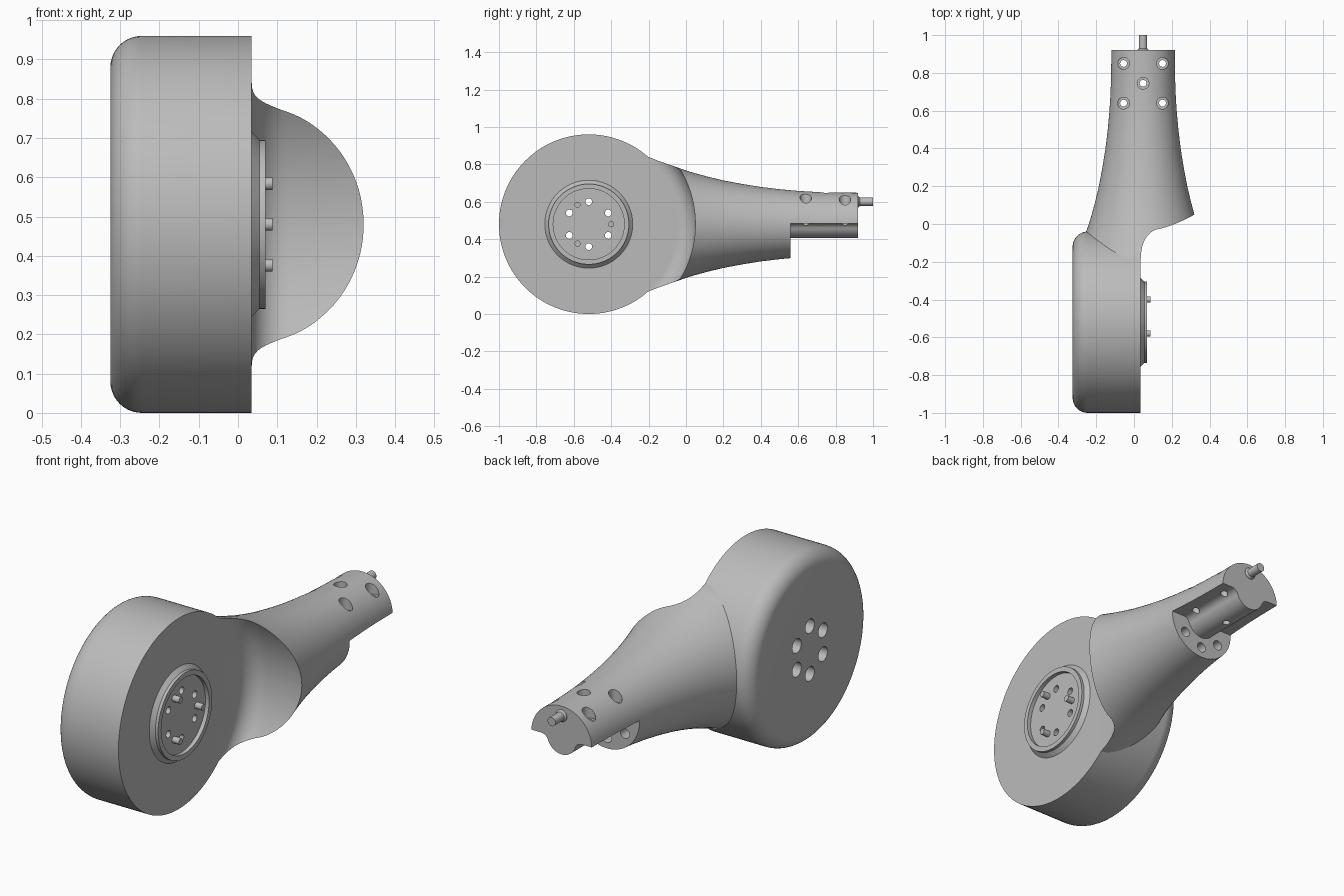
import bpy, bmesh
from math import sin, cos, pi, radians, sqrt, atan2
from mathutils import Vector

if "Cube" in bpy.data.objects:
    bpy.data.objects.remove(bpy.data.objects["Cube"])

GREY = (0.5, 0.5, 0.5, 1)
mat = bpy.data.materials.new("plain grey")
mat.use_nodes = True
mat.diffuse_color = GREY
mat.node_tree.nodes["Principled BSDF"].inputs["Base Color"].default_value = GREY

HUB = Vector((0, -0.52, 0.48))       # drum axis, along x
ARM = Vector((0.048, 0, 0.48))       # arm axis, along y
FRAMES = {"X": ((1, 0, 0), (0, 1, 0), (0, 0, 1)),
          "Y": ((0, 1, 0), (0, 0, 1), (1, 0, 0)),
          "Z": ((0, 0, 1), (1, 0, 0), (0, 1, 0))}


def finish(name, bm):
    bmesh.ops.recalc_face_normals(bm, faces=bm.faces)
    mesh = bpy.data.meshes.new(name)
    bm.to_mesh(mesh)
    bm.free()
    mesh.materials.append(mat)
    obj = bpy.data.objects.new(name, mesh)
    bpy.context.collection.objects.link(obj)
    return obj


def lathe(name, profile, axis, centre, steps=32):
    """Closed solid turned from (distance along axis, radius) points."""
    along, u, v = (Vector(d) for d in FRAMES[axis])
    bm = bmesh.new()
    rings = []
    for h, r in profile:
        rings.append([bm.verts.new(centre + along * h + r * (u * cos(a) + v * sin(a)))
                      for a in (2 * pi * i / steps for i in range(steps))])
    for a, b in zip(rings, rings[1:]):
        for i in range(steps):
            j = (i + 1) % steps
            bm.faces.new((a[i], a[j], b[j], b[i]))
    bm.faces.new(rings[0])
    bm.faces.new(rings[-1])
    return finish(name, bm)


def prism(name, outline, y0, y1):
    """Outline in x, z extruded along y."""
    bm = bmesh.new()
    face = bm.faces.new([bm.verts.new((x, y0, z)) for x, z in outline])
    new = bmesh.ops.extrude_face_region(bm, geom=[face])["geom"]
    bmesh.ops.translate(bm, vec=(0, y1 - y0, 0),
                        verts=[g for g in new if isinstance(g, bmesh.types.BMVert)])
    return finish(name, bm)


def cut(obj, cutters):
    for c in cutters:
        mod = obj.modifiers.new("cut", "BOOLEAN")
        mod.operation = "DIFFERENCE"
        mod.solver = "EXACT"
        mod.object = c
    graph = bpy.context.evaluated_depsgraph_get()
    mesh = bpy.data.meshes.new_from_object(obj.evaluated_get(graph))
    obj.modifiers.clear()
    obj.data = mesh


def smooth(obj):
    bpy.ops.object.select_all(action="DESELECT")
    obj.select_set(True)
    bpy.context.view_layer.objects.active = obj
    bpy.ops.object.shade_smooth_by_angle(angle=radians(30))


def around(angle, radius):
    return HUB + Vector((0, cos(angle), sin(angle))) * radius


# Drum with one rounded rim
R, FILLET, BACK, FACE = 0.48, 0.08, -0.325, 0.035
rim = [(BACK + FILLET * (1 - cos(a)), R - FILLET * (1 - sin(a)))
       for a in (pi / 2 * i / 10 for i in range(11))]
drum = lathe("drum", rim + [(FACE, R)], "X", HUB, 128)

# Hub ring with a recessed floor
hub_ring = lathe("hub_ring", [(0.02, 0.235), (FACE, 0.235), (0.055, 0.215), (0.07, 0.215),
                              (0.07, 0.19), (0.05, 0.19)], "X", HUB, 96)

# Six bolt holes through hub and drum, counterbored at the back
bolt_cutters = []
for i in range(6):
    at = around(pi / 6 + i * pi / 3, 0.12)
    bolt_cutters.append(lathe("bolt_cutter", [(-0.5, 0.036), (BACK + 0.05, 0.036),
                                              (BACK + 0.05, 0.018), (0.2, 0.018)], "X", at))
cut(drum, bolt_cutters)
cut(hub_ring, bolt_cutters)

# Three locating pins on the hub
pins = [lathe("hub_pin", [(0.03, 0.016), (0.088, 0.016)], "X", around(i * 2 * pi / 3, 0.12), 24)
        for i in range(3)]

# Flared arm
flare = [(-0.25, 0.36), (-0.2, 0.36), (-0.15, 0.34), (-0.1, 0.322), (-0.05, 0.305), (0, 0.287),
         (0.05, 0.272), (0.12, 0.253), (0.2, 0.234), (0.3, 0.215), (0.4, 0.199), (0.5, 0.187),
         (0.6, 0.178), (0.7, 0.172), (0.8, 0.169), (0.92, 0.168)]
arm = lathe("arm", flare, "Y", ARM, 96)

# Filleted clearance around the drum face
clear_r, blend = 0.57, 0.09
clearance = [(FACE + blend * (1 - cos(a)), R + blend * sin(a))
             for a in (pi / 2 * i / 10 for i in range(11))]
clear_cutter = lathe("clearance_cutter", clearance + [(0.6, clear_r)], "X", HUB, 128)

# Relief under the tip: flat sides blended into a half-round core
flat_z, core, fil = 0.485, 0.08, 0.04
dx = sqrt((core + fil) ** 2 - fil ** 2)
tilt = atan2(fil, dx)
half = [(0.4, flat_z)]
for i in range(9):
    a = pi / 2 + (pi / 2 - tilt) * i / 8
    half.append((dx + fil * cos(a), flat_z - fil + fil * sin(a)))
for i in range(1, 13):
    a = -tilt - (pi / 2 - tilt) * i / 12
    half.append((core * cos(a), flat_z + core * sin(a)))
outline = half + [(-x, z) for x, z in reversed(half[:-1])] + [(-0.4, 0), (0.4, 0)]
relief_cutter = prism("relief_cutter", [(ARM.x + x, z) for x, z in outline], 0.56, 1.1)

# Vertical screw holes in the tip, counterbored on top
tip_cutters = []
for x, y in [(-0.103, 0.64), (0.103, 0.64), (0, 0.745), (-0.103, 0.85), (0.103, 0.85)]:
    tip_cutters.append(lathe("screw_cutter", [(0.3, 0.018), (0.575, 0.018), (0.575, 0.031),
                                              (0.8, 0.031)], "Z", Vector((ARM.x + x, y, 0))))

# Blind holes in the step face below the tip
for a in (-pi / 2, -pi / 2 + 0.9, -pi / 2 - 0.9):
    at = ARM + Vector((cos(a), 0, sin(a))) * 0.128
    tip_cutters.append(lathe("step_cutter", [(0.48, 0.025), (0.6, 0.025)], "Y", at))

cut(arm, [clear_cutter, relief_cutter] + tip_cutters)

# Pin on the end of the arm
end_pin = lathe("end_pin", [(0.88, 0.03), (0.922, 0.03), (0.93, 0.022), (1.0, 0.022)], "Y",
                ARM + Vector((0, 0, 0.12)))

for obj in [drum, hub_ring, arm, end_pin] + pins:
    smooth(obj)
for c in bolt_cutters + tip_cutters + [clear_cutter, relief_cutter]:
    bpy.data.objects.remove(c)
